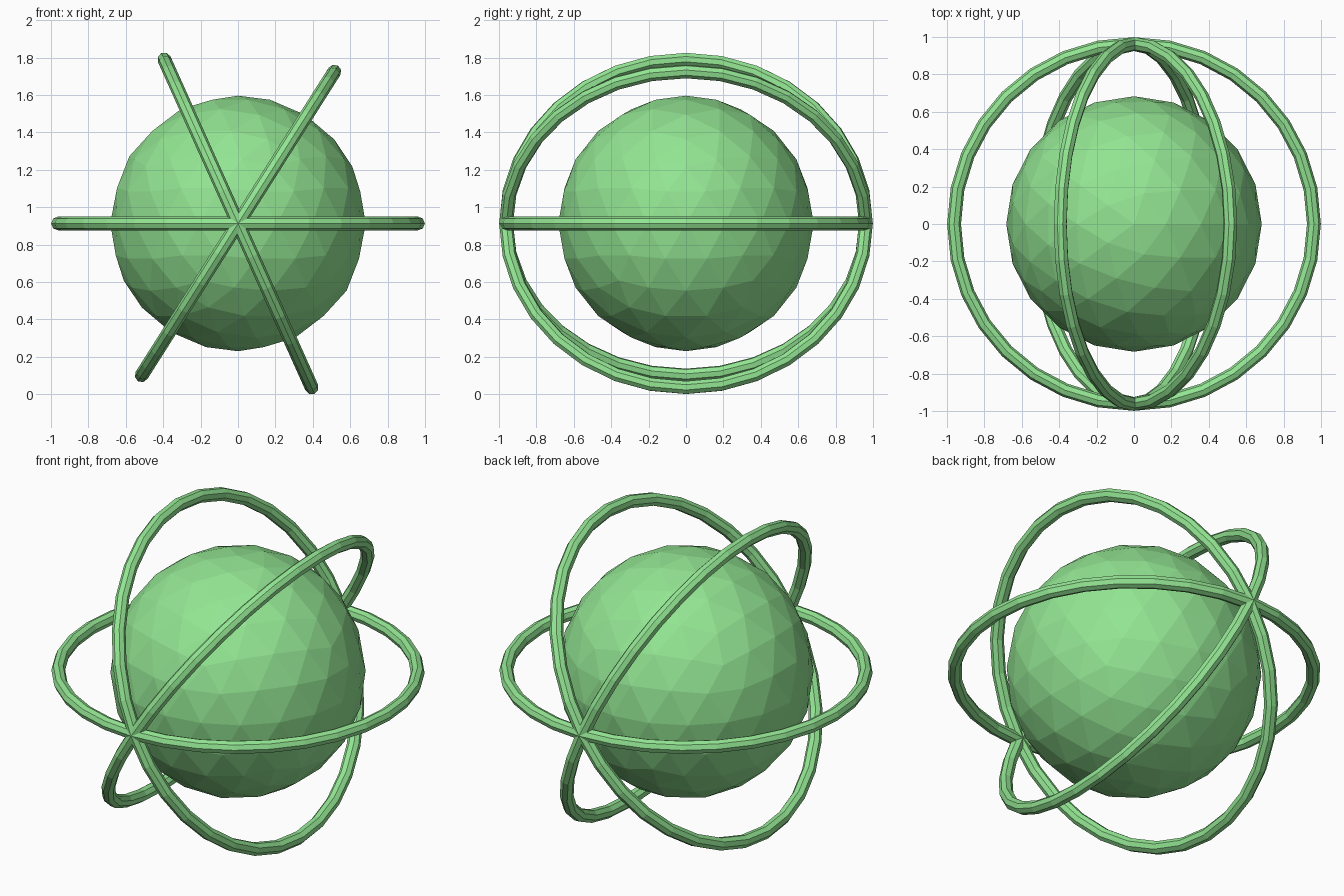
import bpy
from math import radians

if "Cube" in bpy.data.objects:
    bpy.data.objects.remove(bpy.data.objects["Cube"])

CENTRE = (0, 0, 0.913)

# Faceted core ball
bpy.ops.mesh.primitive_ico_sphere_add(subdivisions=3, radius=0.683, location=CENTRE)
core = bpy.context.object
core.name = "core_ball"

# Material shared by all parts
green = bpy.data.materials.new("green")
green.diffuse_color = (0.29, 0.78, 0.29, 1)
green.use_nodes = True
green.node_tree.nodes["Principled BSDF"].inputs["Base Color"].default_value = green.diffuse_color
core.data.materials.append(green)


# Orbit rings, all crossing on the y axis
def ring(name, tilt):
    bpy.ops.mesh.primitive_torus_add(
        major_radius=0.962, minor_radius=0.037, major_segments=32, minor_segments=8,
        location=CENTRE, rotation=(0, radians(tilt), 0))
    ob = bpy.context.object
    ob.name = name
    ob.data.materials.append(green)


ring("flat_ring", 0)
ring("left_leaning_ring", 65.8)
ring("right_leaning_ring", -57.6)
